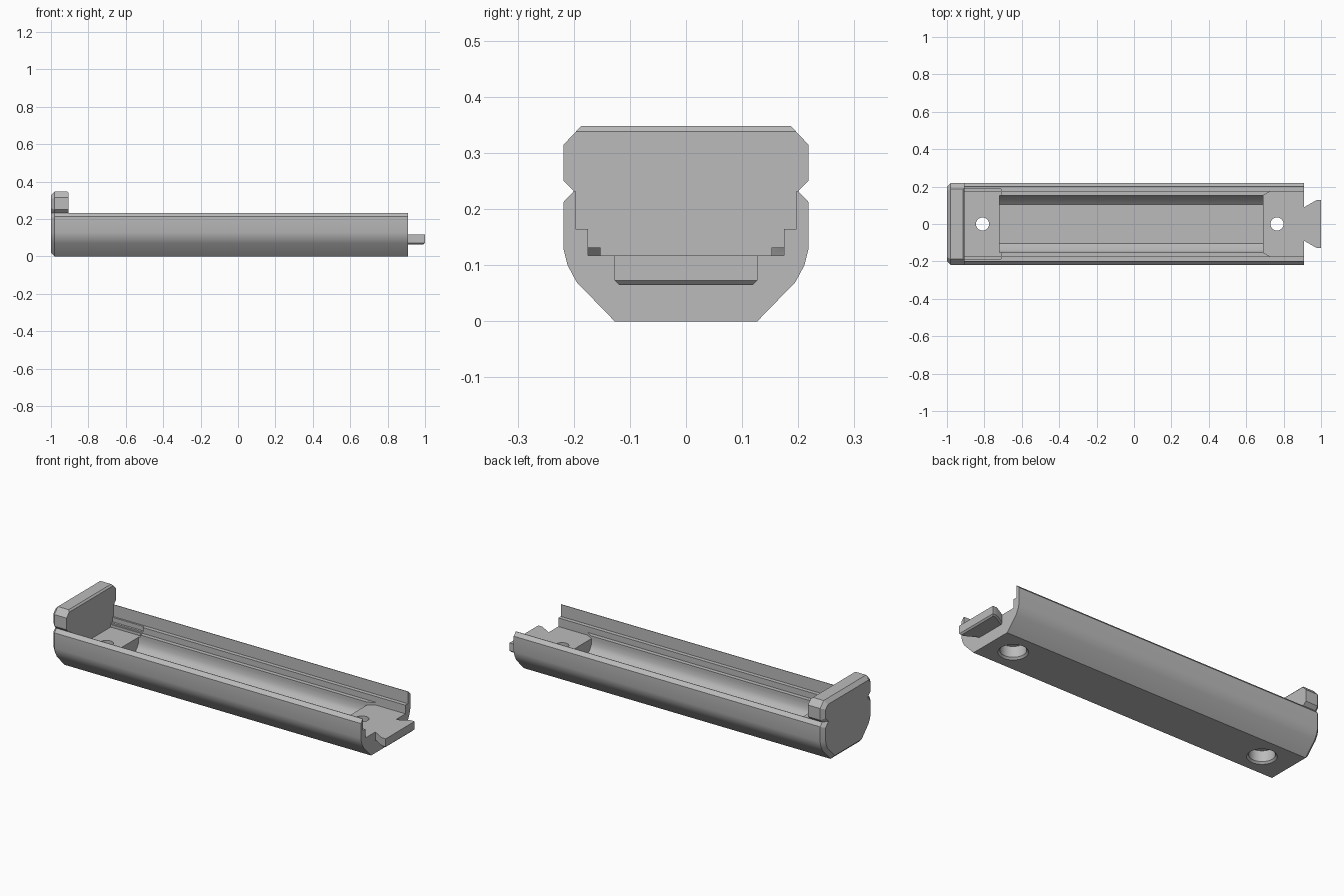
import bpy, bmesh, math

cube = bpy.data.objects.get("Cube")
if cube:
    bpy.data.objects.remove(cube, do_unlink=True)

grey = bpy.data.materials.new("mid_grey")
grey.use_nodes = True
colour = (0.5, 0.5, 0.5, 1)
grey.diffuse_color = colour
grey.node_tree.nodes["Principled BSDF"].inputs["Base Color"].default_value = colour


def prism(name, outline, start, depth):
    """Extrude a closed outline of 3D points along a vector."""
    bm = bmesh.new()
    face = bm.faces.new([bm.verts.new([a + b for a, b in zip(p, start)]) for p in outline])
    new = bmesh.ops.extrude_face_region(bm, geom=[face])["geom"]
    bmesh.ops.translate(bm, verts=[g for g in new if isinstance(g, bmesh.types.BMVert)], vec=depth)
    bmesh.ops.recalc_face_normals(bm, faces=bm.faces[:])
    mesh = bpy.data.meshes.new(name)
    bm.to_mesh(mesh)
    bm.free()
    ob = bpy.data.objects.new(name, mesh)
    bpy.context.collection.objects.link(ob)
    mesh.materials.append(grey)
    return ob


def mirrored(half):
    """Close a half profile of (y, z) points across y = 0."""
    return [(0, y, z) for y, z in half] + [(0, -y, z) for y, z in reversed(half)]


def cone(name, x, r1, r2, z1, z2):
    bpy.ops.mesh.primitive_cone_add(vertices=40, radius1=r1, radius2=r2, depth=z2 - z1,
                                    location=(x, 0, (z1 + z2) / 2))
    bpy.context.object.name = name
    return bpy.context.object


def cut(target, cutter):
    """Subtract the cutter and remove it."""
    mod = target.modifiers.new("cut", "BOOLEAN")
    mod.operation = "DIFFERENCE"
    mod.solver = "EXACT"
    mod.object = cutter
    activate(target)
    bpy.ops.object.modifier_apply(modifier=mod.name)
    bpy.data.objects.remove(cutter, do_unlink=True)


def activate(ob):
    bpy.ops.object.select_all(action="DESELECT")
    ob.select_set(True)
    bpy.context.view_layer.objects.active = ob


def bevel_faces(ob, test, width):
    """Chamfer the rim edges of the faces picked by a rule."""
    bm = bmesh.new()
    bm.from_mesh(ob.data)
    edges = {e for f in bm.faces if test(f) for e in f.edges}
    bmesh.ops.bevel(bm, geom=list(edges), offset=width, segments=1, affect="EDGES")
    bm.to_mesh(ob.data)
    bm.free()


# Long tray with stepped inner rails
hull = [(0.127, 0), (0.195, 0.07), (0.211, 0.1), (0.218, 0.128), (0.218, 0.213), (0.2, 0.232)]
rails = [(0.197, 0.232), (0.197, 0.165), (0.175, 0.165), (0.175, 0.132), (0.152, 0.132), (0.152, 0.117)]
tray = prism("tray", mirrored(hull + rails), (-0.95, 0, 0), (1.86, 0, 0))

# Deep pocket in the middle, following the hull
pocket = [(0.152, 0.2), (0.152, 0.085), (0.14, 0.062), (0.105, 0.03)]
cut(tray, prism("pocket_cutter", mirrored(pocket), (-0.72, 0, 0), (1.41, 0, 0)))

# Rail reliefs at both ends
relief = [(0.69, 0.152), (0.73, 0.175), (0.95, 0.175)]
outline = [(x, y, 0) for x, y in relief] + [(x, -y, 0) for x, y in reversed(relief)]
cut(tray, prism("right_relief_cutter", outline, (0, 0, 0.117), (0, 0, 0.1)))
left_relief = [(0.187, 0.2), (0.187, 0.14), (0.17, 0.14), (0.17, 0.117)]
cut(tray, prism("left_relief_cutter", mirrored(left_relief), (-0.96, 0, 0), (0.25, 0, 0)))

# Counterbored screw holes
for x in (-0.81, 0.765):
    cut(tray, cone("hole_cutter", x, 0.035, 0.035, -0.05, 0.3))
    cut(tray, cone("bore_cutter", x, 0.065, 0.065, -0.05, 0.07))
    cut(tray, cone("rim_cutter", x, 0.085, 0.065, -0.01, 0.01))

# End plate with a notched head
head = [(0.2, 0.232), (0.218, 0.25), (0.218, 0.315), (0.187, 0.348)]
plate = prism("end_plate", mirrored(hull[:-1] + head), (-1, 0, 0), (0.095, 0, 0))
bevel_faces(plate, lambda f: f.normal.x < -0.9, 0.02)

# Trim the lower plate flush with the tray and chamfer the head
edge = [(-0.925, 0, 0.36), (-0.895, 0, 0.36), (-0.895, 0, 0.328)]
cut(plate, prism("head_chamfer_cutter", edge, (0, -0.3, 0), (0, 0.6, 0)))

# Dovetail tongue
tail = [(0.89, 0.085), (0.91, 0.09), (0.975, 0.127), (1.0, 0.127)]
outline = [(x, y, 0) for x, y in tail] + [(x, -y, 0) for x, y in reversed(tail)]
tongue = prism("dovetail_tongue", outline, (0, 0, 0.065), (0, 0, 0.052))
bevel_faces(tongue, lambda f: f.normal.z < -0.9, 0.008)

for ob in (tray, plate, tongue):
    ob.data.materials.clear()
    ob.data.materials.append(grey)
    activate(ob)
    bpy.ops.object.shade_smooth_by_angle(angle=math.radians(30))
